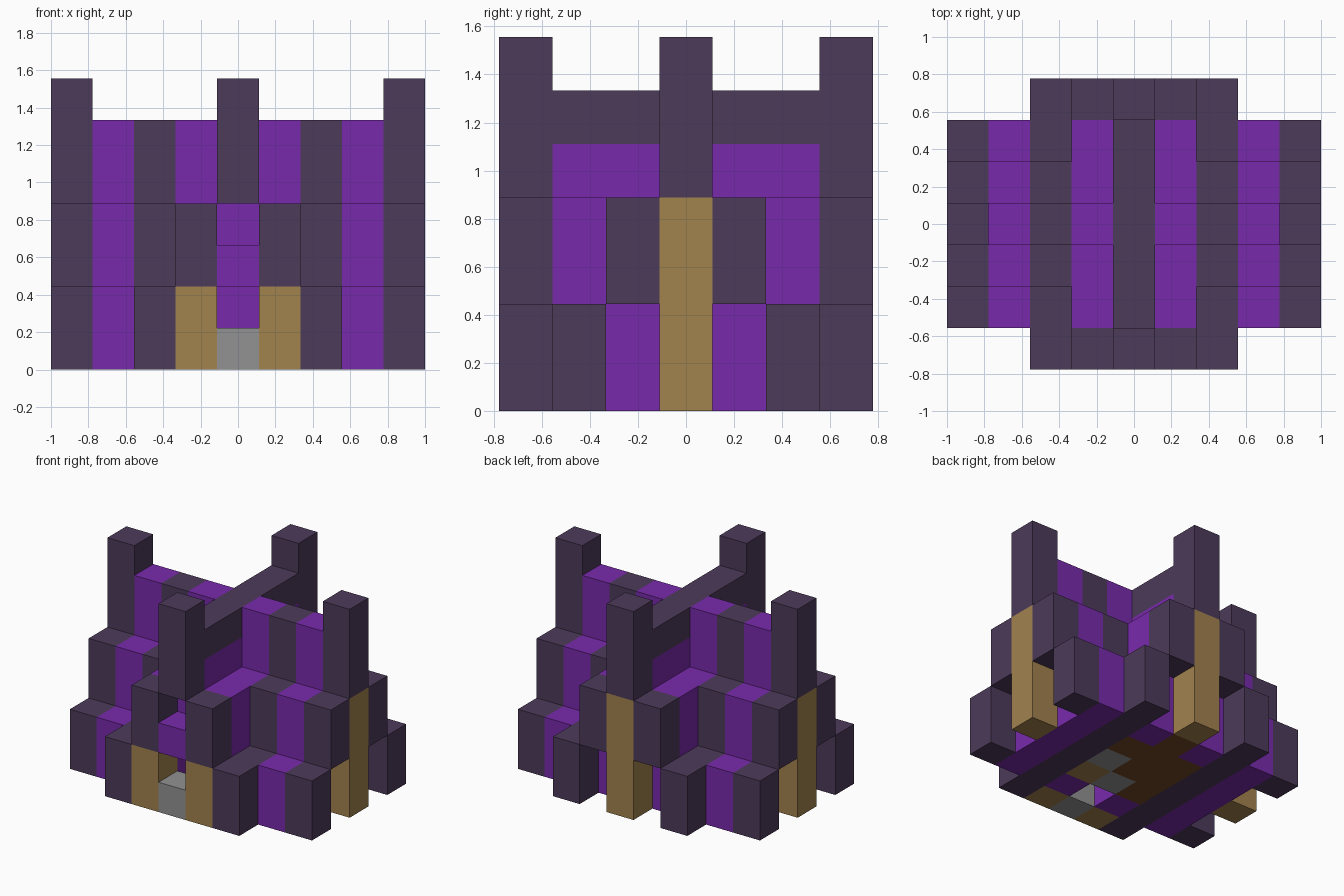
import bpy
import bmesh
from mathutils import Matrix, Vector

old = bpy.data.objects.get("Cube")
if old:
    bpy.data.objects.remove(old, do_unlink=True)

U = 2 / 9  # edge of one block


def material(name, rgb):
    m = bpy.data.materials.new(name)
    m.use_nodes = True
    m.diffuse_color = (*rgb, 1)
    m.node_tree.nodes["Principled BSDF"].inputs["Base Color"].default_value = (*rgb, 1)
    return m


DARK = material("dark plum", (0.074, 0.043, 0.104))
PURPLE = material("purple", (0.191, 0.023, 0.413))
TAN = material("tan wood", (0.361, 0.223, 0.076))
BROWN = material("dark brown", (0.168, 0.063, 0.021))
GREY = material("stone grey", (0.287, 0.287, 0.287))


def part(name, mat, xs, ys, zs, mirror=""):
    """Boxes over inclusive block ranges xs, ys and levels zs, mirrored on the given axes."""
    bm = bmesh.new()
    for sx in ((1, -1) if "x" in mirror else (1,)):
        for sy in ((1, -1) if "y" in mirror else (1,)):
            size = Vector((xs[1] - xs[0] + 1, ys[1] - ys[0] + 1, zs[1] - zs[0]))
            mid = Vector((sx * sum(xs) / 2, sy * sum(ys) / 2, sum(zs) / 2))
            bmesh.ops.create_cube(bm, size=1, matrix=Matrix.Translation(mid * U)
                                  @ Matrix.Diagonal((*(size * U), 1)))
    mesh = bpy.data.meshes.new(name)
    bm.to_mesh(mesh)
    bm.free()
    mesh.materials.append(mat)
    bpy.context.collection.objects.link(bpy.data.objects.new(name, mesh))


def at(n):
    return (n, n)


LOW, MID, HIGH = (0, 2), (2, 4), (4, 6)

# Lower tier
part("lower_corner", DARK, at(4), at(2), LOW, "xy")
part("lower_purple_wall", PURPLE, at(3), (-2, 2), LOW, "x")
part("lower_dark_wall", DARK, at(2), (-3, 3), LOW, "x")
part("inner_slope", PURPLE, at(1), at(2), (0, 4), "xy")
part("rear_inner_wall", PURPLE, at(0), at(2), (1, 2))

# Middle tier, with overhanging ends
part("side_overhang", DARK, at(4), at(1), MID, "xy")
part("middle_purple_band", PURPLE, at(3), (-1, 1), MID, "x")
part("middle_dark_band", DARK, at(2), (-1, 1), MID, "x")
part("middle_inner_band", PURPLE, at(1), (-1, 1), MID, "x")
part("gable_overhang", DARK, at(1), at(3), MID, "xy")
part("middle_core", PURPLE, at(0), (-2, 2), MID)

# Crossing ridges
part("ridge_outer_band", PURPLE, at(3), at(0), HIGH, "x")
part("ridge_dark_band", DARK, at(2), at(0), HIGH, "x")
part("ridge_inner_band", PURPLE, at(1), at(0), HIGH, "x")
part("long_ridge_base", PURPLE, at(0), (-2, 2), (4, 5))
part("long_ridge_cap", DARK, at(0), (-2, 2), (5, 6))

# Posts and spires
part("side_post", TAN, at(4), at(0), (0, 4), "x")
part("side_spire", DARK, at(4), at(0), (4, 7), "x")
part("rear_post", TAN, at(0), at(3), (0, 4))
part("gable_spire", DARK, at(0), at(3), (4, 7), "y")

# Doorway
part("door_jamb", TAN, at(1), at(-3), LOW, "x")
part("door_step", GREY, at(0), at(-3), (0, 1))
part("door_lintel", PURPLE, at(0), at(-3), (2, 3))

# Floor: brown boards with two stones around one tan corner board
special = {(0, -1): ("floor_stone", GREY), (1, 0): ("floor_stone", GREY),
           (1, -1): ("floor_corner", TAN)}
for x in (-1, 0, 1):
    for y in (-1, 0, 1):
        name, mat = special.get((x, y), ("floor_board", BROWN))
        part(name, mat, at(x), at(y), (0, 1))
part("rear_floor_board", BROWN, at(0), at(2), (0, 1))
